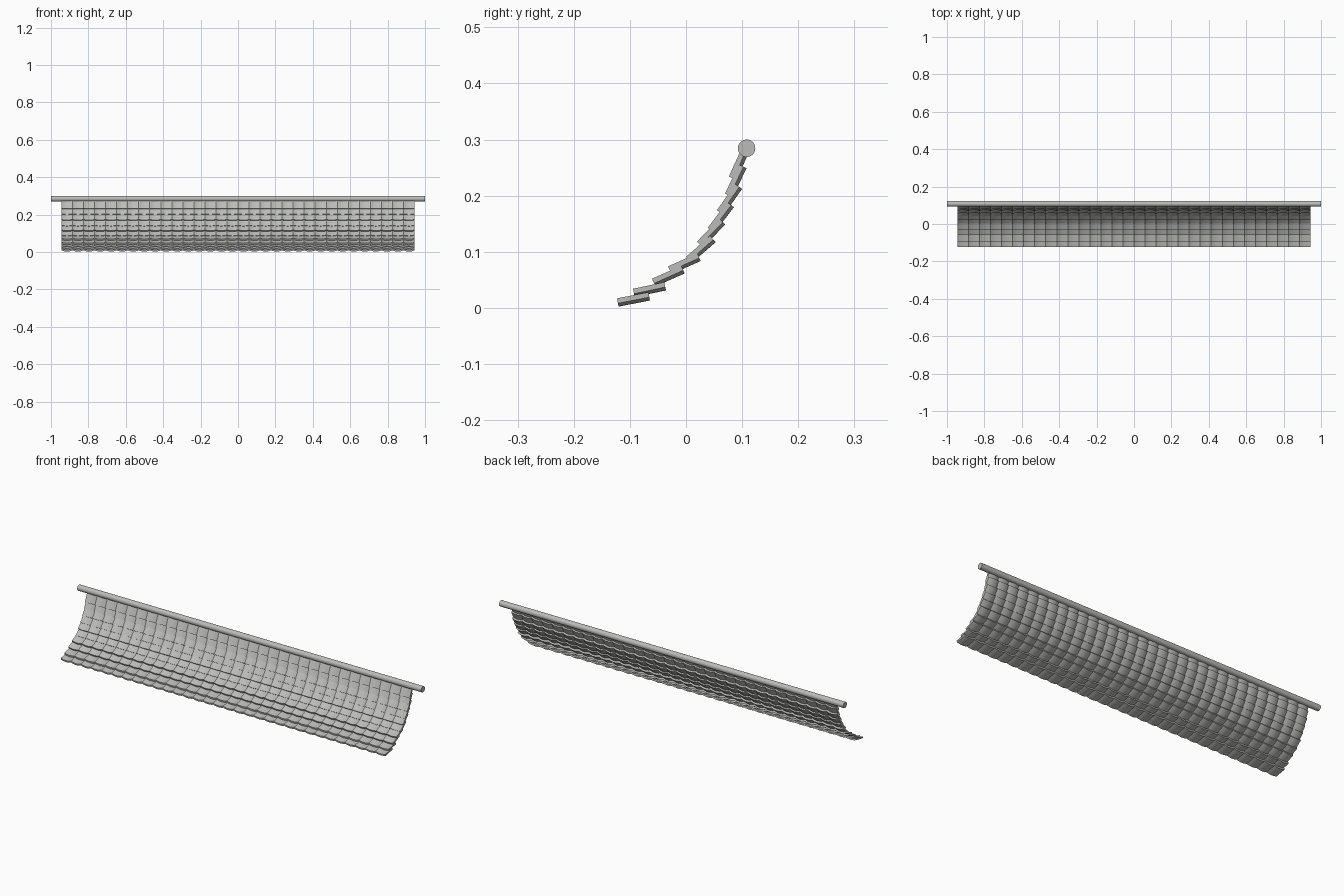
import bpy, bmesh, math

cube = bpy.data.objects.get("Cube")
if cube:
    bpy.data.objects.remove(cube)

COLUMNS, HALF_SPAN = 32, 0.944
PITCH = 2 * HALF_SPAN / COLUMNS
LENGTH, THICK, SAG, STEPS = 0.057, 0.009, 0.006, 8

grey = bpy.data.materials.new("plain grey")
grey.use_nodes = True
grey.diffuse_color = (0.5, 0.5, 0.49, 1)
grey.node_tree.nodes["Principled BSDF"].inputs["Base Color"].default_value = grey.diffuse_color


def finish(obj):
    obj.data.materials.append(grey)
    bpy.ops.object.select_all(action="DESELECT")
    obj.select_set(True)
    bpy.context.view_layer.objects.active = obj
    bpy.ops.object.shade_smooth_by_angle(angle=math.radians(35))


# One trough-shaped tile: a shallow arc with thickness, extruded up the slope
def tile_mesh():
    xs = [PITCH * i / STEPS for i in range(STEPS + 1)]
    dip = [-SAG * (1 - (2 * i / STEPS - 1) ** 2) for i in range(STEPS + 1)]
    bm = bmesh.new()
    ends = []
    for y in (0, LENGTH):
        upper = [bm.verts.new((x, y, d)) for x, d in zip(xs, dip)]
        lower = [bm.verts.new((x, y, d - THICK)) for x, d in zip(xs, dip)]
        ends.append((upper, lower))
    (u0, l0), (u1, l1) = ends
    for i in range(STEPS):
        j = i + 1
        bm.faces.new((u0[i], u0[j], u1[j], u1[i]))
        bm.faces.new((l0[i], l1[i], l1[j], l0[j]))
        bm.faces.new((u0[i], l0[i], l0[j], u0[j]))
        bm.faces.new((u1[i], u1[j], l1[j], l1[i]))
    for i in (0, STEPS):
        bm.faces.new((u0[i], u1[i], l1[i], l0[i]))
    bmesh.ops.recalc_face_normals(bm, faces=bm.faces)
    mesh = bpy.data.meshes.new("tile")
    bm.to_mesh(mesh)
    bm.free()
    return mesh


# Overlapping rows: lower edge y, z and slope in degrees
rows = [(-0.123, 0.017, 11), (-0.0945, 0.034, 12), (-0.0605, 0.052, 24),
        (-0.032, 0.074, 24), (0.0, 0.091, 41), (0.0195, 0.118, 46),
        (0.039, 0.143, 53), (0.055, 0.174, 55), (0.0695, 0.204, 64),
        (0.0765, 0.234, 66)]
for n, (y, z, slope) in enumerate(rows, 1):
    row = bpy.data.objects.new(f"tile_row_{n}", tile_mesh())
    bpy.context.collection.objects.link(row)
    row.location = (-HALF_SPAN, y, z)
    row.rotation_euler.x = math.radians(slope)
    finish(row)
    array = row.modifiers.new("columns", "ARRAY")
    array.count = COLUMNS
    array.use_relative_offset = False
    array.use_constant_offset = True
    array.constant_offset_displace = (PITCH, 0, 0)

# Ridge pole along the top
bpy.ops.mesh.primitive_cylinder_add(vertices=32, radius=0.0155, depth=2,
                                    location=(0, 0.108, 0.2845),
                                    rotation=(0, math.pi / 2, 0))
pole = bpy.context.object
pole.name = "ridge_pole"
finish(pole)
